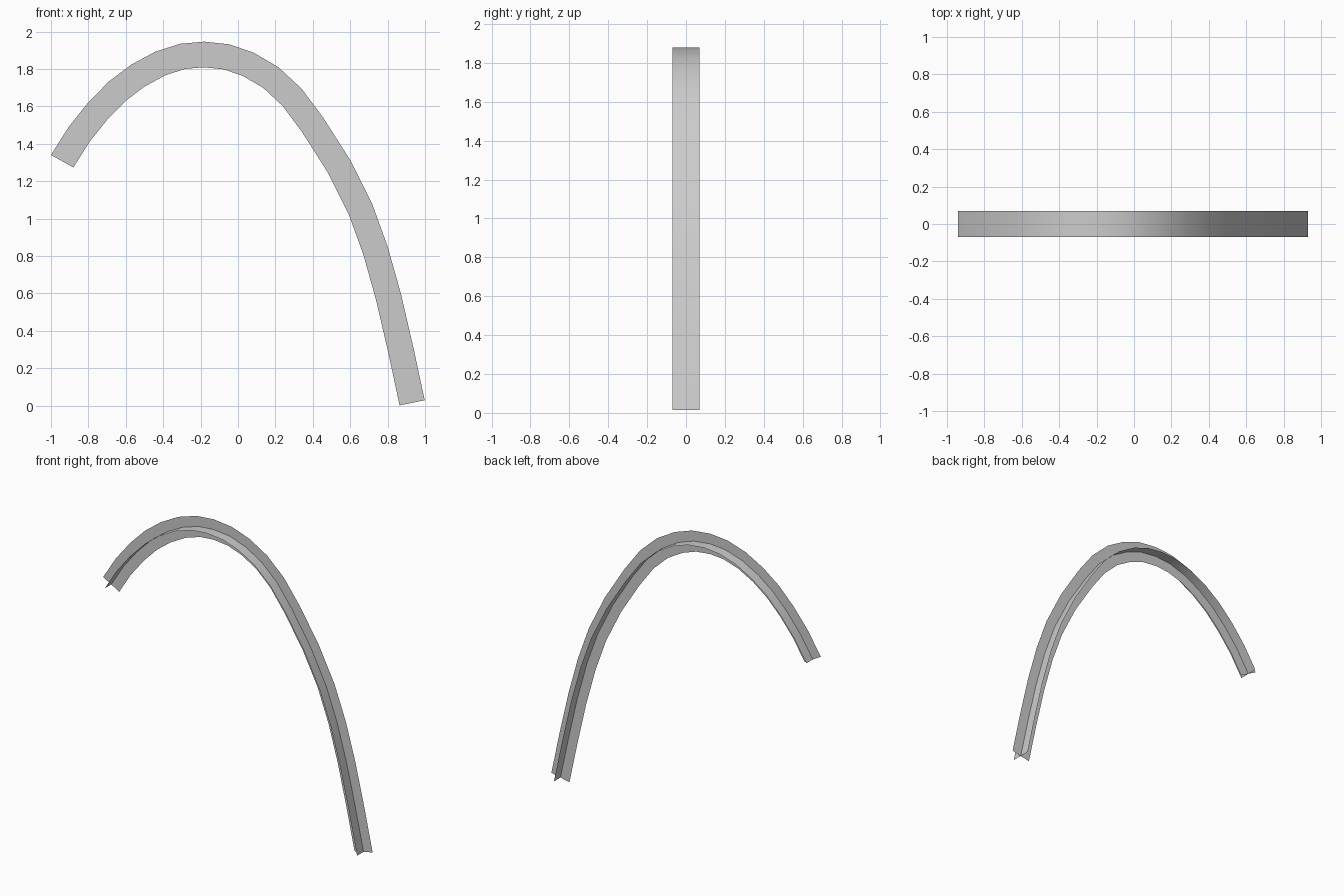
import bpy
from mathutils import Vector

if "Cube" in bpy.data.objects:
    bpy.data.objects.remove(bpy.data.objects["Cube"])

# Centre line of the arched blade (x, z)
path = [(-.94, 1.307), (-.85, 1.45), (-.75, 1.575), (-.645, 1.682), (-.535, 1.765),
        (-.415, 1.83), (-.295, 1.868), (-.18, 1.878), (-.06, 1.865), (.055, 1.825),
        (.175, 1.755), (.29, 1.648), (.40, 1.50), (.54, 1.28), (.655, 1.05),
        (.735, .83), (.805, .58), (.87, .30), (.931, .0155)]
P = [Vector((x, 0, z)) for x, z in path]
HALF = .0685


def normal(i):
    if i == 0:
        t = -3 * P[0] + 4 * P[1] - P[2]
    elif i == len(P) - 1:
        t = 3 * P[i] - 4 * P[i - 1] + P[i - 2]
    else:
        t = (P[i + 1] - P[i]).normalized() + (P[i] - P[i - 1]).normalized()
    return Vector((-t.z, 0, t.x)).normalized()


def ribbon(name, side):
    verts, faces = [], []
    for i, p in enumerate(P):
        s = side(i) * HALF
        verts += [p - s, p + s]
        if i:
            a = 2 * i
            faces.append((a - 2, a - 1, a + 1, a))
    me = bpy.data.meshes.new(name)
    me.from_pydata(verts, [], faces)
    for f in me.polygons:
        f.use_smooth = True
    ob = bpy.data.objects.new(name, me)
    bpy.context.collection.objects.link(ob)


# Two crossed ribbons forming a plus-shaped section
ribbon("upright_ribbon", normal)
ribbon("flat_ribbon", lambda i: Vector((0, -1, 0)))
